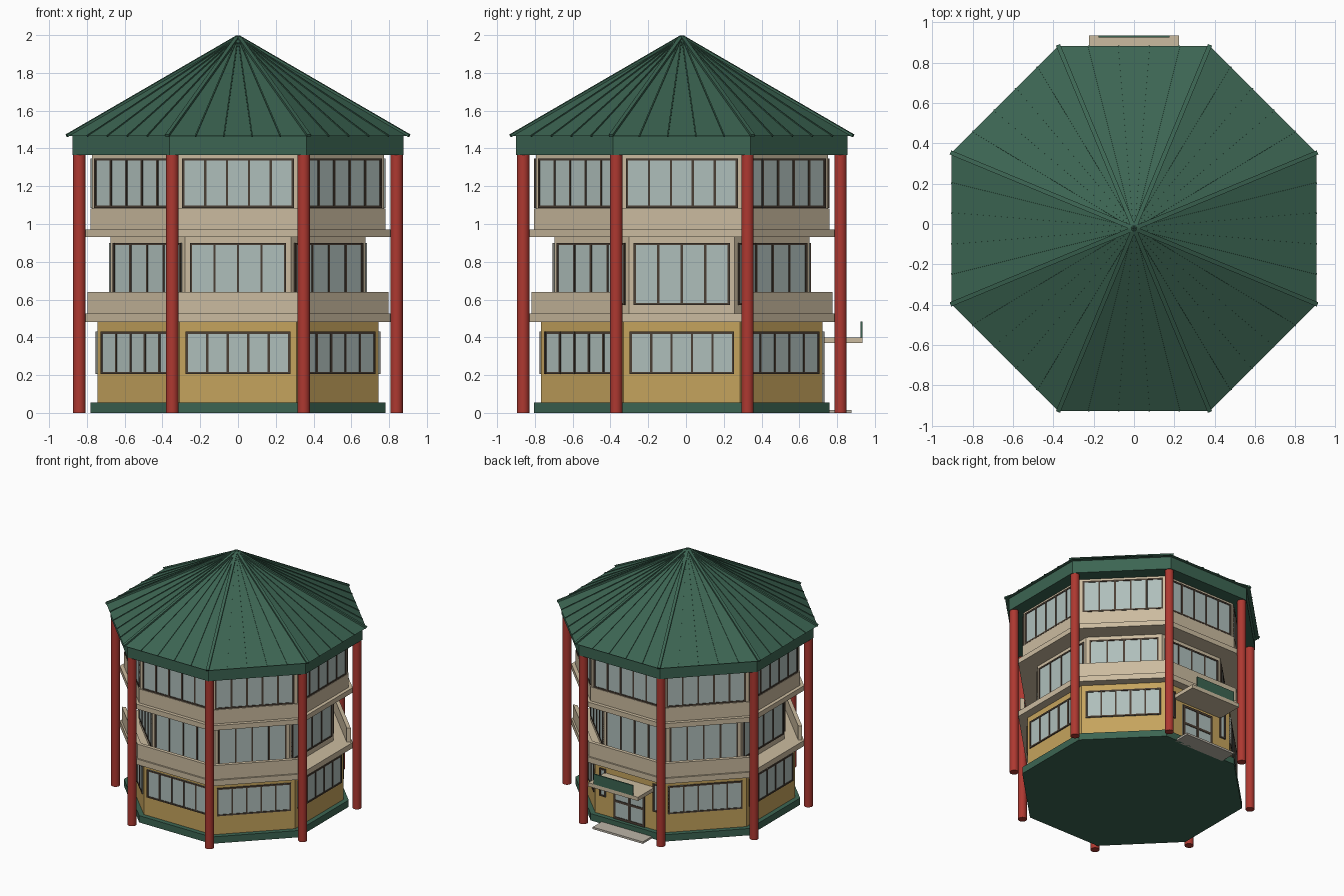
import bpy, bmesh, math
from mathutils import Matrix, Vector

if "Cube" in bpy.data.objects:
    bpy.data.objects.remove(bpy.data.objects["Cube"])

CY = -0.022                      # centre of the octagon in y
STEP = math.pi / 4
T = math.tan(math.pi / 8)


def mat(name, r, g, b):
    m = bpy.data.materials.new(name)
    m.diffuse_color = (r, g, b, 1)
    m.use_nodes = True
    m.node_tree.nodes["Principled BSDF"].inputs["Base Color"].default_value = m.diffuse_color
    return m


GREEN = mat("green", 0.045, 0.13, 0.085)
YELLOW = mat("ochre", 0.56, 0.37, 0.11)
BEIGE = mat("beige", 0.60, 0.50, 0.35)
RED = mat("red", 0.42, 0.04, 0.03)
GLASS = mat("glass", 0.43, 0.52, 0.50)
DARK = mat("dark_frame", 0.07, 0.05, 0.035)
STONE = mat("stone", 0.50, 0.46, 0.39)


def finish(name, bm, material):
    bmesh.ops.recalc_face_normals(bm, faces=bm.faces)
    me = bpy.data.meshes.new(name)
    bm.to_mesh(me)
    bm.free()
    ob = bpy.data.objects.new(name, me)
    bpy.context.collection.objects.link(ob)
    me.materials.append(material)
    return ob


def add_box(bm, lo, hi, m=Matrix()):
    lo, hi = Vector(lo), Vector(hi)
    size = Matrix.Diagonal((*(hi - lo), 1))
    bmesh.ops.create_cube(bm, size=1, matrix=m @ Matrix.Translation((lo + hi) / 2) @ size)


def side(k):
    # local x points outward from side k, local y runs along it
    return Matrix.Translation((0, CY, 0)) @ Matrix.Rotation(k * STEP, 4, 'Z')


def octagon(name, apothem, z0, z1, material, top=None):
    bm = bmesh.new()
    c = math.cos(math.pi / 8)
    bmesh.ops.create_cone(
        bm, cap_ends=True, segments=8, radius1=apothem / c,
        radius2=(apothem if top is None else top) / c, depth=z1 - z0,
        matrix=side(0.5) @ Matrix.Translation((0, 0, (z0 + z1) / 2)))
    # turn so that a flat side faces the front whatever the start angle
    v = bm.verts[:][0].co - Vector((0, CY, 0))
    off = (math.atan2(v.y, v.x) - STEP / 2) % STEP
    bmesh.ops.rotate(bm, verts=bm.verts, cent=(0, CY, 0), matrix=Matrix.Rotation(-off, 3, 'Z'))
    return finish(name, bm, material)


def windows(name, sides, apothem, half, z0, z1, panes, centre=0, bar=0.012, rails=()):
    glass, frame = bmesh.new(), bmesh.new()
    a = apothem
    for k in sides:
        m = side(k)
        add_box(glass, (a - 0.01, centre - half, z0), (a + 0.004, centre + half, z1), m)
        for i in range(panes + 1):
            y = centre - half + bar / 2 + (2 * half - bar) * i / panes
            add_box(frame, (a - 0.01, y - bar / 2, z0), (a + 0.009, y + bar / 2, z1), m)
        for z in (z0 + bar / 2, z1 - bar / 2, *rails):
            add_box(frame, (a - 0.01, centre - half, z - bar / 2),
                    (a + 0.0085, centre + half, z + bar / 2), m)
    finish(name + "_glass", glass, GLASS)
    finish(name + "_frames", frame, DARK)


# Stacked storeys
octagon("plinth", 0.782, 0, 0.055, GREEN)
octagon("ground_floor_wall", 0.745, 0.055, 0.48, YELLOW)
octagon("lower_slab", 0.81, 0.48, 0.525, BEIGE)
octagon("middle_floor_wall", 0.675, 0.525, 0.93, BEIGE)
octagon("upper_slab", 0.81, 0.93, 0.97, BEIGE)
octagon("top_floor_sill_wall", 0.782, 0.97, 1.083, BEIGE)
octagon("top_floor_wall", 0.773, 1.083, 1.365, BEIGE)
octagon("roof_fascia", 0.877, 1.365, 1.47, GREEN)

# Windows (side 2 is the back, with the entrance)
windows("ground_windows", [k for k in range(8) if k != 2], 0.745, 0.277, 0.205, 0.43, 5)
windows("middle_windows", range(8), 0.675, 0.255, 0.57, 0.9, 4)
windows("top_windows", range(8), 0.773, 0.296, 1.085, 1.347, 5)
windows("entrance_door", [2], 0.745, 0.14, 0.055, 0.35, 2, bar=0.018, rails=(0.2,))
windows("entrance_left_light", [2], 0.745, 0.027, 0.205, 0.43, 1, centre=0.24)
windows("entrance_right_light", [2], 0.745, 0.027, 0.205, 0.43, 1, centre=-0.24)

# Balcony parapets with mitred corners, open on the left and right sides
bm = bmesh.new()
for k in (1, 2, 3, 5, 6, 7):
    m = side(k)
    ring = [(r, s * r * T) for r, s in ((0.768, -1), (0.797, -1), (0.797, 1), (0.768, 1))]
    lower = [bm.verts.new(m @ Vector((x, y, 0.525))) for x, y in ring]
    upper = [bm.verts.new(m @ Vector((x, y, 0.64))) for x, y in ring]
    bm.faces.new(lower)
    bm.faces.new(upper)
    for i in range(4):
        j = (i + 1) % 4
        bm.faces.new((lower[i], lower[j], upper[j], upper[i]))
bmesh.ops.remove_doubles(bm, verts=bm.verts, dist=1e-4)
finish("balcony_parapet", bm, BEIGE)

# Columns at the eight corners
for k in range(8):
    bm = bmesh.new()
    bmesh.ops.create_cone(bm, cap_ends=True, segments=24, radius1=0.033, radius2=0.033,
                          depth=1.37, matrix=side(k + 0.5) @ Matrix.Translation((0.909, 0, 0.685)))
    for f in bm.faces:
        f.smooth = len(f.verts) == 4
    finish(f"column_{k + 1}", bm, RED)

# Roof pyramid
EAVE, Z0, APEX = 0.905, 1.465, 1.99
bm = bmesh.new()
rim = [bm.verts.new(side(k) @ Vector((EAVE, EAVE * T, Z0))) for k in range(8)]
tip = bm.verts.new((0, CY, APEX))
bm.faces.new(rim)
for k in range(8):
    bm.faces.new((rim[k - 1], rim[k], tip))
finish("roof", bm, GREEN)

# Standing seams and hip caps running up to the apex


def add_rib(bm, m, start, normal, width, height):
    top = Vector((0, 0, APEX))
    d = (top - start).normalized()
    n = (normal - d * normal.dot(d)).normalized()
    b = n.cross(d)
    frame = Matrix((d, b, n)).transposed().to_4x4()
    frame.translation = start
    add_box(bm, (0, -width / 2, -0.004), ((top - start).length, width / 2, height), m @ frame)


seams, hips = bmesh.new(), bmesh.new()
slope = Vector((APEX - Z0, 0, EAVE))
for k in range(8):
    for i in range(1, 5):
        y = EAVE * T * (2 * i / 5 - 1)
        add_rib(seams, side(k), Vector((EAVE, y, Z0)), slope, 0.007, 0.005)
    corner = Vector((EAVE / math.cos(math.pi / 8), 0, Z0))
    add_rib(hips, side(k + 0.5), corner, Vector((0, 0, 1)), 0.022, 0.01)
finish("roof_seams", seams, GREEN)
finish("roof_hip_caps", hips, GREEN)

# Entrance canopy, sign board and step at the back
for name, lo, hi, material in (
        ("entrance_canopy", (-0.223, 0.70, 0.37), (0.223, 0.935, 0.40), BEIGE),
        ("canopy_board", (-0.177, 0.925, 0.40), (0.177, 0.935, 0.483), GREEN),
        ("entrance_step", (-0.225, 0.74, 0), (0.225, 0.875, 0.016), STONE)):
    bm = bmesh.new()
    add_box(bm, lo, hi)
    finish(name, bm, material)
